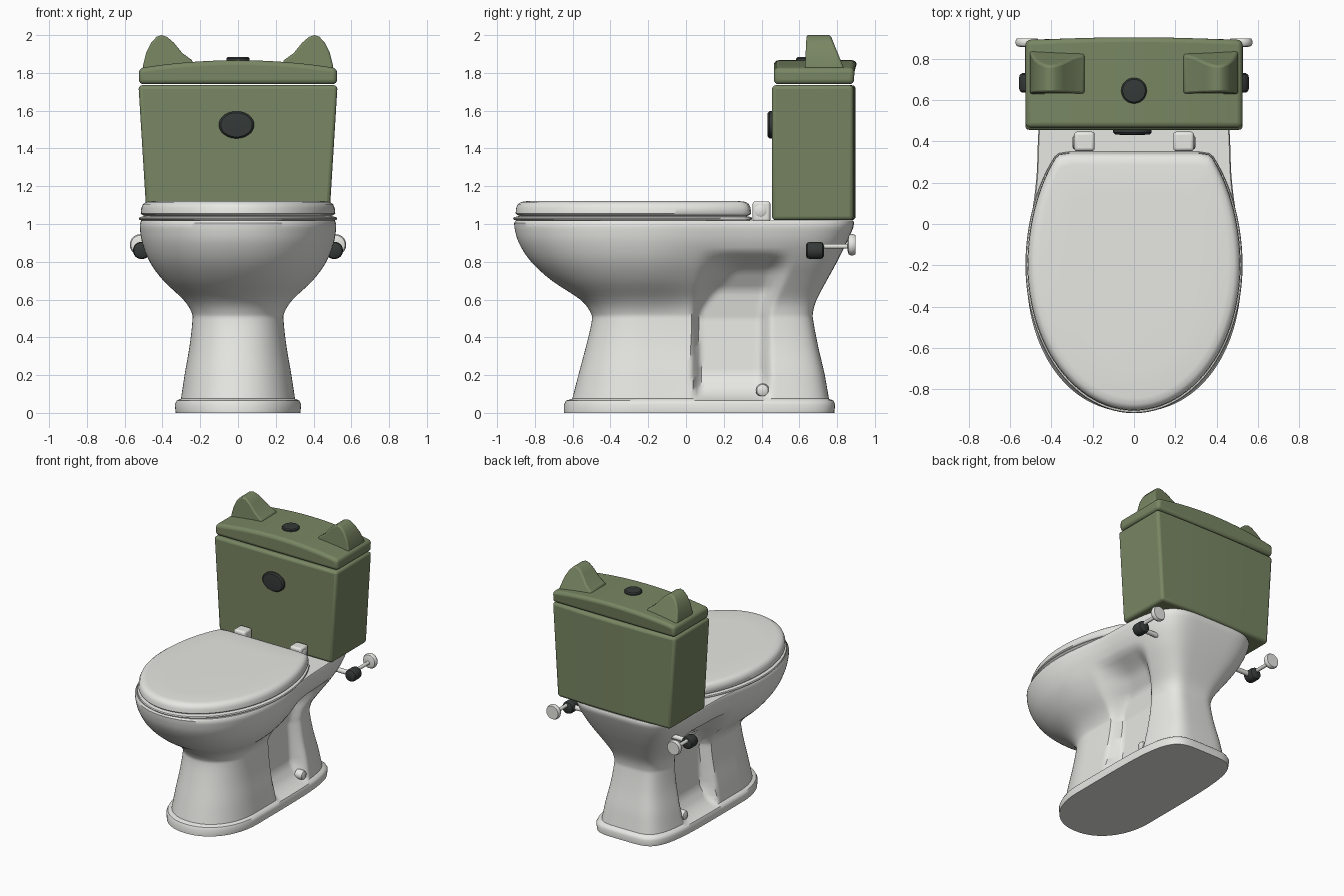
import bpy, bmesh, math
from mathutils import Vector, Matrix

if "Cube" in bpy.data.objects:
    bpy.data.objects.remove(bpy.data.objects["Cube"])


def material(name, col):
    m = bpy.data.materials.new(name)
    m.diffuse_color = (*col, 1)
    m.use_nodes = True
    m.node_tree.nodes["Principled BSDF"].inputs["Base Color"].default_value = m.diffuse_color
    return m


WHITE = material("porcelain", (0.80, 0.80, 0.77))
GREEN = material("olive_green", (0.19, 0.24, 0.125))
BLACK = material("dark_plastic", (0.035, 0.042, 0.04))


def finish(bm, name, mat, bevel=0, segs=3, angle=35):
    bmesh.ops.recalc_face_normals(bm, faces=bm.faces)
    me = bpy.data.meshes.new(name)
    bm.to_mesh(me)
    bm.free()
    ob = bpy.data.objects.new(name, me)
    bpy.context.collection.objects.link(ob)
    me.materials.append(mat)
    if bevel:
        b = ob.modifiers.new("bevel", 'BEVEL')
        b.width, b.segments, b.limit_method = bevel, segs, 'ANGLE'
        b.angle_limit = math.radians(40)
    bpy.ops.object.select_all(action='DESELECT')
    ob.select_set(True)
    bpy.context.view_layer.objects.active = ob
    bpy.ops.object.shade_smooth_by_angle(angle=math.radians(angle))
    return ob


def loft(name, rings, mat, **kw):
    bm = bmesh.new()
    vs = [[bm.verts.new(p) for p in r] for r in rings]
    n = len(vs[0])
    for a, b in zip(vs, vs[1:]):
        for i in range(n):
            j = (i + 1) % n
            bm.faces.new((a[i], a[j], b[j], b[i]))
    bm.faces.new(vs[0][::-1])
    bm.faces.new(vs[-1])
    return finish(bm, name, mat, **kw)


def turned(name, origin, axis, profile, mat, sx=1.0, n=32):
    # profile of (radius, distance along axis)
    q = Vector((0, 0, 1)).rotation_difference(Vector(axis)).to_matrix()
    rings = [[Vector(origin) + q @ Vector((r * sx * math.cos(t), r * math.sin(t), h))
              for t in (2 * math.pi * i / n for i in range(n))] for r, h in profile]
    return loft(name, rings, mat)


def box(name, lo, hi, mat, bevel):
    rings = [[(lo[0], lo[1], z), (hi[0], lo[1], z), (hi[0], hi[1], z), (lo[0], hi[1], z)]
             for z in (lo[2], hi[2])]
    return loft(name, rings, mat, bevel=bevel)


def smooth(v, a, b):
    t = max(0, min(1, (v - a) / (b - a)))
    return t * t * (3 - 2 * t)


def interp(table, v):
    for (a, p), (b, q) in zip(table, table[1:]):
        if v <= b:
            return p + (q - p) * max(0, (v - a) / (b - a))
    return table[-1][1]


def both_sides(half):
    # half outline runs front to back on +x; the ends lie on x = 0
    return half + [(-x, y, z) for x, y, z in half[-2:0:-1]]


# Bowl and pedestal: z, front y, back y, front half width, rear half width
levels = [(0, -.645, .785, .33, .33), (.045, -.645, .79, .335, .335),
          (.065, -.635, .78, .325, .325), (.075, -.602, .757, .302, .302),
          (.2, -.57, .735, .283, .28), (.35, -.53, .70, .257, .25),
          (.48, -.50, .675, .242, .235), (.53, -.505, .672, .245, .235),
          (.6, -.56, .692, .29, .255), (.7, -.71, .745, .395, .32),
          (.8, -.82, .80, .468, .39), (.9, -.885, .85, .507, .445),
          (.98, -.908, .885, .52, .468), (1.005, -.91, .89, .52, .47),
          (1.018, -.90, .885, .512, .465)]
fine = []
for i in range(len(levels) - 1):
    p1, p2 = Vector(levels[i]), Vector(levels[i + 1])
    p0 = Vector(levels[max(0, i - 1)])
    p3 = Vector(levels[min(len(levels) - 1, i + 2)])
    if 4 <= i <= 11:
        for k in range(4):
            t = k / 4
            fine.append(.5 * (2 * p1 + (p2 - p0) * t + (2 * p0 - 5 * p1 + 4 * p2 - p3) * t * t
                              + (3 * p1 - p0 - 3 * p2 + p3) * t ** 3))
    else:
        fine += [p1.lerp(p2, k / 4) for k in range(4)] if i == 3 else [p1]
fine.append(Vector(levels[-1]))

# Side recess: half width of its inner wall at each height
recess = [(.07, .31), (.085, .265), (.12, .225), (.2, .175), (.5, .155), (.65, .18),
          (.76, .26), (.82, .36), (.87, .47), (.9, .6)]


def body_ring(z, yf, yb, a, b, n=96):
    c = -.22
    half = []
    for i in range(n + 1):
        y = (yf + yb) / 2 - (yb - yf) / 2 * math.cos(math.pi * i / n)
        if y < c:
            x = a * max(0, 1 - ((c - y) / (c - yf)) ** 2.15) ** (1 / 2.15)
        else:
            x = (a + (b - a) * smooth(y, c, .3)) * max(0, 1 - ((y - c) / (yb - c)) ** 5) ** .2
        if .07 < z < .9:
            up = smooth(z, .5, .85)
            s = smooth(y, .03 + .02 * up, .075 + .25 * up)
            s *= 1 - smooth(y, .38 + .06 * up, .46 + .12 * up)
            x += (min(x, interp(recess, z)) - x) * s
        half.append((0 if i in (0, n) else x, y, z))
    return both_sides(half)


loft("bowl_and_pedestal", [body_ring(*l) for l in fine], WHITE, angle=40)


# Seat and lid share one truncated egg outline
def egg_ring(z, inset, yf, yb, a, n=48):
    c, yf, yb, a = -.2, yf + inset, yb - inset, a - inset
    half = []
    for i in range(n + 1):
        y = c - (c - yf) * math.cos(math.pi / 2 * i / (n / 2)) if i <= n / 2 else \
            c + (yb - .025 - c) * (i - n / 2) / (n / 2)
        d = (c - y) / (c - yf) if y < c else (y - c) / .77
        half.append((0 if i == 0 else a * max(0, 1 - d ** 2) ** .5, y, z))
    w = half[-1][0]
    half += [(w - .02, yb - .008, z), (w - .07, yb, z), (0, yb, z)]
    return both_sides(half)


def egg_slab(name, rows, yf, yb, a):
    loft(name, [egg_ring(z, s, yf, yb, a) for z, s in rows], WHITE, angle=50)


egg_slab("seat", [(1.015, .03), (1.022, .004), (1.028, 0), (1.036, .004), (1.042, .03)],
         -.915, .35, .525)
egg_slab("seat_lid", [(1.04, .03), (1.048, .008), (1.056, 0), (1.085, .003), (1.105, .012),
                      (1.117, .03), (1.121, .06), (1.123, .2)], -.902, .345, .515)

# Tank body, slightly wider at the top, with a gently bowed back
loft("tank", [[(-w, .455, z), (w, .455, z), (w, .885, z), (w / 2, .895, z),
               (0, .898, z), (-w / 2, .895, z), (-w, .885, z)]
              for w, z in ((.483, 1.02), (.527, 1.735))], GREEN, bevel=.02)

# Tank lid with an arched top
arch = [(-.525 + 1.05 * i / 16) for i in range(17)]
outline = [(-.525, 1.74), (.525, 1.74)] + \
          [(x, 1.825 + .042 * (1 - (x / .525) ** 2)) for x in arch[::-1]]
loft("tank_lid", [[(x, y + bow * (1 - (x / .525) ** 2), z) for x, z in outline]
                  for y, bow in ((.465, 0), (.89, .015))], GREEN, bevel=.025, segs=4)

# Ears: ridge profile pulled back, with a sloping rear
ear = [(.505, 1.80), (.503, 1.84), (.485, 1.91), (.46, 1.96), (.43, 1.992), (.405, 2.0),
       (.375, 1.99), (.34, 1.96), (.295, 1.905), (.24, 1.865), (.235, 1.80)]
for s, side in ((-1, "left"), (1, "right")):
    loft(side + "_ear", [[(s * x, .63 + .008 * (z - 1.84) / .16, z) for x, z in ear],
                         [(s * x, .83 - .065 * (z - 1.84) / .16, z) for x, z in ear]],
         GREEN, bevel=.01, segs=2, angle=40)

    # Seat hinges
    box(side + "_hinge", (s * .24 - .05, .352, 1.01), (s * .24 + .05, .447, 1.12), WHITE, .016)
    turned(side + "_hinge_pin", (s * .28, .395, 1.07), (s, 0, 0),
           [(.032, 0), (.032, .012), (.022, .018)], WHITE)

    # Floor bolt caps
    turned(side + "_bolt_cap", (s * .225, .405, .12), (s, 0, 0),
           [(.036, 0), (.036, .04), (.03, .055), (.015, .062)], WHITE)

    # Water valve: stem, knob, pipe and wall flange
    turned(side + "_valve_stem", (s * .36, .68, .86), (s, 0, 0), [(.018, 0), (.018, .14)], WHITE)
    turned(side + "_valve_knob", (s * .51, .635, .86), (0, 1, 0),
           [(.03, 0), (.042, .008), (.046, .022), (.046, .072), (.042, .087), (.03, .095)], BLACK)
    turned(side + "_valve_pipe", (s * .515, .72, .882), (0, 1, 0), [(.013, 0), (.013, .15)], WHITE)
    turned(side + "_wall_flange", (s * .517, .855, .89), (0, 1, 0),
           [(.03, 0), (.05, .006), (.056, .018), (.056, .03), (.05, .042)], WHITE)

# Flush button on the lid and oval badge on the tank front
turned("flush_button", (0, .645, 1.85), (0, 0, 1),
       [(.062, 0), (.062, .025), (.055, .033), (.03, .035)], BLACK)
turned("front_oval", (-.008, .465, 1.525), (0, -1, 0),
       [(.072, 0), (.072, .022), (.064, .032), (.04, .034)], BLACK, sx=1.3)
